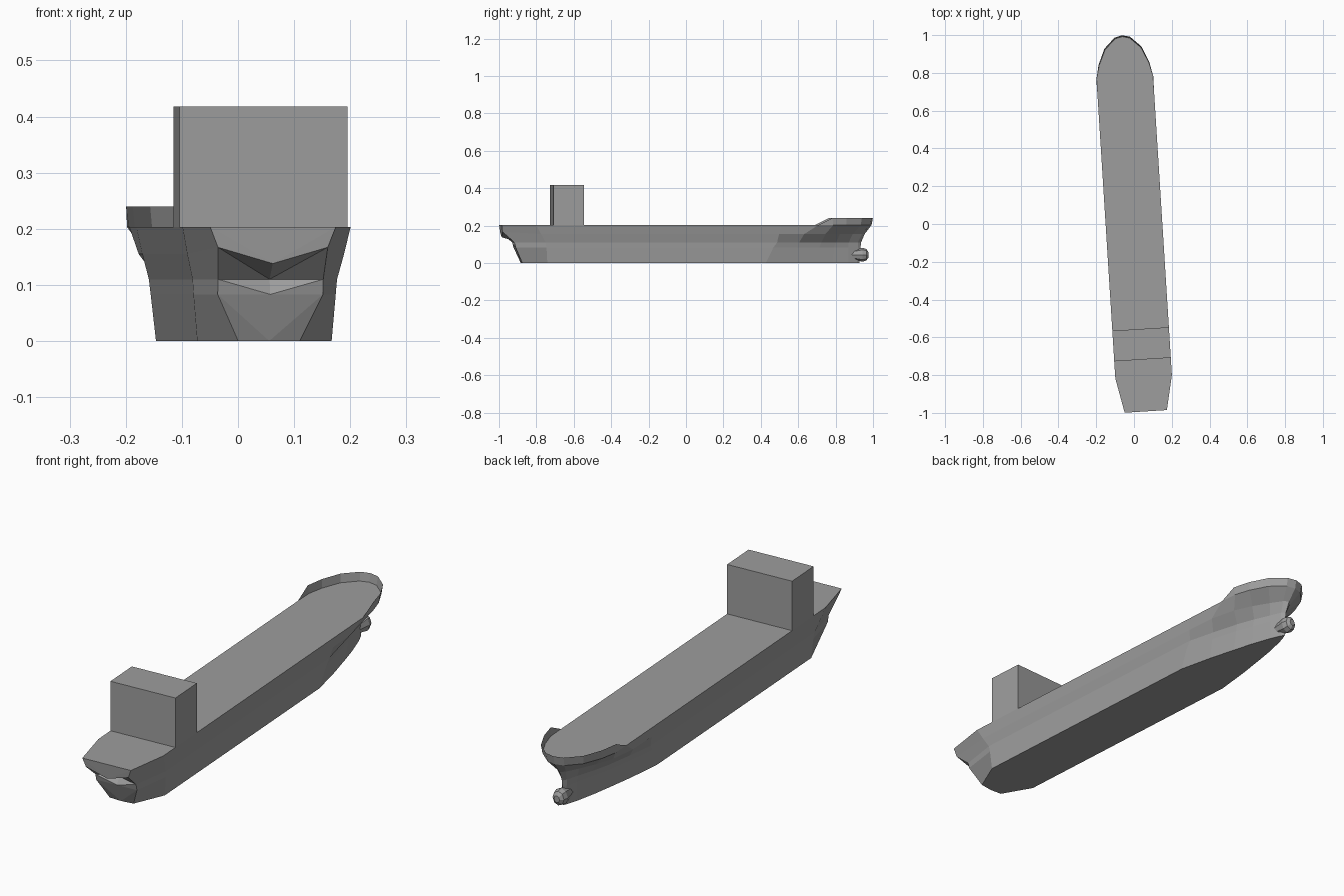
import bpy, bmesh, math

if "Cube" in bpy.data.objects:
    bpy.data.objects.remove(bpy.data.objects["Cube"])

YAW = math.radians(3.6)   # the ship lies slightly turned
DECK = 0.203

paint = bpy.data.materials.new("dark_grey")
paint.diffuse_color = (.34, .34, .34, 1)
paint.use_nodes = True
paint.node_tree.nodes["Principled BSDF"].inputs["Base Color"].default_value = paint.diffuse_color


def finish(name, bm, fix_normals=True):
    if fix_normals:
        bmesh.ops.recalc_face_normals(bm, faces=bm.faces)
    me = bpy.data.meshes.new(name)
    bm.to_mesh(me)
    bm.free()
    me.materials.append(paint)
    ob = bpy.data.objects.new(name, me)
    bpy.context.collection.objects.link(ob)
    ob.rotation_euler.z = YAW
    return ob


def ring(bm, pts, z):
    """Closed waterline from a half outline (stern centre to stem), mirrored."""
    full = [(u, v, z) for u, v in pts]
    full += [(-u, v, z) for u, v in pts[-2:0:-1]]
    return [bm.verts.new(p) for p in full]


# hull: half waterlines (offset from centreline, position along length)
waterlines = [
    (0.0, [(0, -.885), (.055, -.88), (.12, -.75), (.12, .42), (.095, .57), (.07, .69),
           (.05, .78), (.025, .87), (.008, .915), (0, .93)]),
    (.083, [(0, -.918), (.094, -.918), (.127, -.755), (.127, .46), (.102, .59), (.076, .71),
            (.053, .79), (.028, .87), (.011, .92), (0, .935)]),
    (.11, [(0, -.895), (.094, -.925), (.129, -.76), (.129, .48), (.106, .60), (.08, .72),
           (.056, .80), (.03, .87), (.012, .92), (0, .938)]),
    (.155, [(0, -.988), (.098, -.99), (.140, -.785), (.140, .49), (.138, .625), (.117, .74),
            (.086, .82), (.05, .89), (.02, .942), (0, .957)]),
    (DECK, [(0, -.994), (.112, -.994), (.15, -.81), (.15, .50), (.15, .70), (.149, .78),
            (.131, .85), (.095, .93), (.039, .984), (0, .994)]),
]
bm = bmesh.new()
rings = [ring(bm, pts, z) for z, pts in waterlines]
n = len(rings[0])
# the transom's lower edge dips at the centre
rings[3][0].co.z = .138
rings[3][1].co.z = rings[3][n - 1].co.z = .167
for lo, hi in zip(rings, rings[1:]):
    for i in range(n):
        j = (i + 1) % n
        if i == 0:            # starboard stern panel, folded from the centre
            bm.faces.new((lo[i], lo[j], hi[j]))
            bm.faces.new((lo[i], hi[j], hi[i]))
        elif j == 0:          # port stern panel, its mirror
            bm.faces.new((lo[i], lo[j], hi[i]))
            bm.faces.new((lo[j], hi[j], hi[i]))
        else:
            bm.faces.new((lo[i], lo[j], hi[j], hi[i]))
bm.faces.new(rings[0][::-1])
bm.faces.new(rings[-1])
finish("hull", bm)


# bulwark: thin rail around the bow, sloping up from the deck
def both_sides(pts):
    return pts + [(-u, v) for u, v in pts[-2::-1]]


half = waterlines[-1][1][4:]
top = [(.15, .70), (.151, .775), (.134, .853), (.098, .936), (.041, .991), (0, 1.001)]
bm = bmesh.new()
low = [bm.verts.new((u, v, DECK)) for u, v in both_sides(half)]
high = [bm.verts.new((u, v, .24)) for u, v in both_sides(top)[1:-1]]
last = len(low) - 1
bm.faces.new((low[0], low[1], high[0]))
bm.faces.new((low[last - 1], low[last], high[-1]))
for i in range(1, last - 1):
    bm.faces.new((low[i], low[i + 1], high[i], high[i - 1]))
finish("bow_bulwark", bm, False)

# bulbous bow: eight-sided lathe around the keel line
bm = bmesh.new()
profile = [(.84, .015), (.915, .030), (.945, .037), (.966, .031), (.977, .015)]
loops = []
for v, r in profile:
    loops.append([bm.verts.new((r * .85 * math.cos(a * math.pi / 4), v,
                                .044 + r * math.sin(a * math.pi / 4))) for a in range(8)])
for a, b in zip(loops, loops[1:]):
    for i in range(8):
        j = (i + 1) % 8
        bm.faces.new((a[i], a[j], b[j], b[i]))
bm.faces.new(loops[0])
bm.faces.new(loops[-1])
finish("bulbous_bow", bm)

# deckhouse block near the stern
bm = bmesh.new()
bmesh.ops.create_cube(bm, size=1)
bmesh.ops.scale(bm, vec=(.30, .162, .418 - DECK), verts=bm.verts)
bmesh.ops.translate(bm, vec=(0, -.638, (.418 + DECK) / 2), verts=bm.verts)
finish("deckhouse", bm)
